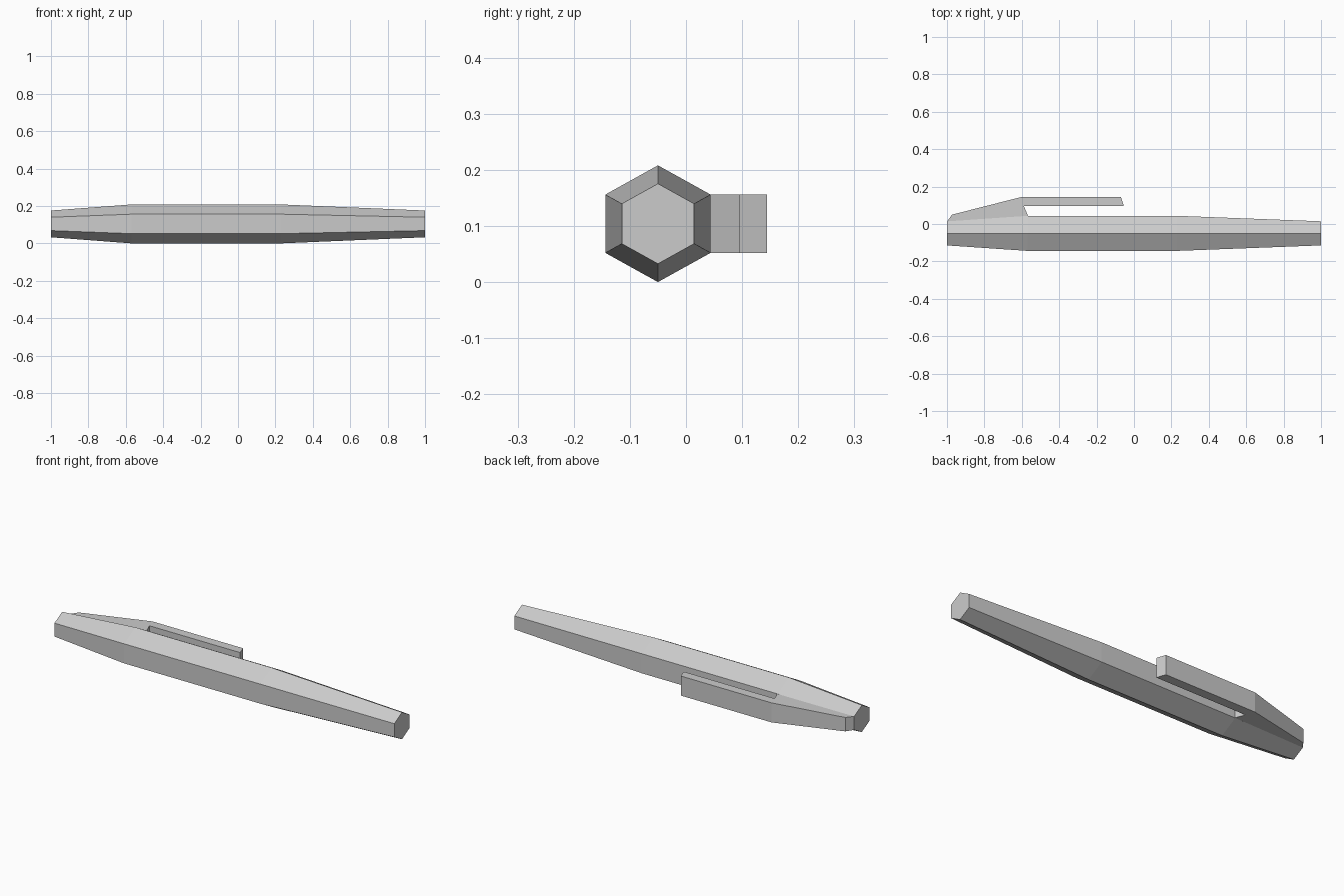
import bpy, bmesh, math

if "Cube" in bpy.data.objects:
    bpy.data.objects.remove(bpy.data.objects["Cube"])

grey = bpy.data.materials.new("plain_grey")
grey.diffuse_color = (0.6, 0.6, 0.6, 1)
grey.use_nodes = True
grey.node_tree.nodes["Principled BSDF"].inputs["Base Color"].default_value = grey.diffuse_color

CY, CZ = -0.05, 0.104   # axis of the hexagonal barrel


def finish(name, bm):
    bmesh.ops.recalc_face_normals(bm, faces=bm.faces[:])
    mesh = bpy.data.meshes.new(name)
    bm.to_mesh(mesh)
    bm.free()
    mesh.materials.append(grey)
    obj = bpy.data.objects.new(name, mesh)
    bpy.context.collection.objects.link(obj)


# Barrel: hexagon rings lofted along x, tapered towards both ends
bm = bmesh.new()
rings = []
for x, r in [(-1, 0.0715), (-0.57, 0.104), (0.23, 0.104), (1, 0.0715)]:
    ring = []
    for i in range(6):
        a = math.radians(60 * i)
        ring.append(bm.verts.new((x, CY + 1.04 * r * math.sin(a), CZ + r * math.cos(a))))
    rings.append(ring)
for a, b in zip(rings, rings[1:]):
    for i in range(6):
        j = (i + 1) % 6
        bm.faces.new((a[i], a[j], b[j], b[i]))
bm.faces.new(rings[0])
bm.faces.new(rings[-1])
finish("barrel", bm)

# Clip: plan outline (x, y, half height), root widening into a straight arm
outline = [(-1, 0.012, 0.036), (-0.973, 0.05, 0.037), (-0.604, 0.144, 0.052),
           (-0.07, 0.144, 0.052), (-0.054, 0.095, 0.052),
           (-0.588, 0.095, 0.052), (-0.567, 0.043, 0.052)]
bm = bmesh.new()
top = [bm.verts.new((x, y, CZ + h)) for x, y, h in outline]
low = [bm.verts.new((x, y, CZ - h)) for x, y, h in outline]
for v in (top, low):
    bm.faces.new((v[0], v[1], v[2], v[5], v[6]))   # tapered root
    bm.faces.new((v[2], v[3], v[4], v[5]))         # arm
for i in range(6):
    bm.faces.new((top[i], top[i + 1], low[i + 1], low[i]))
finish("clip", bm)
